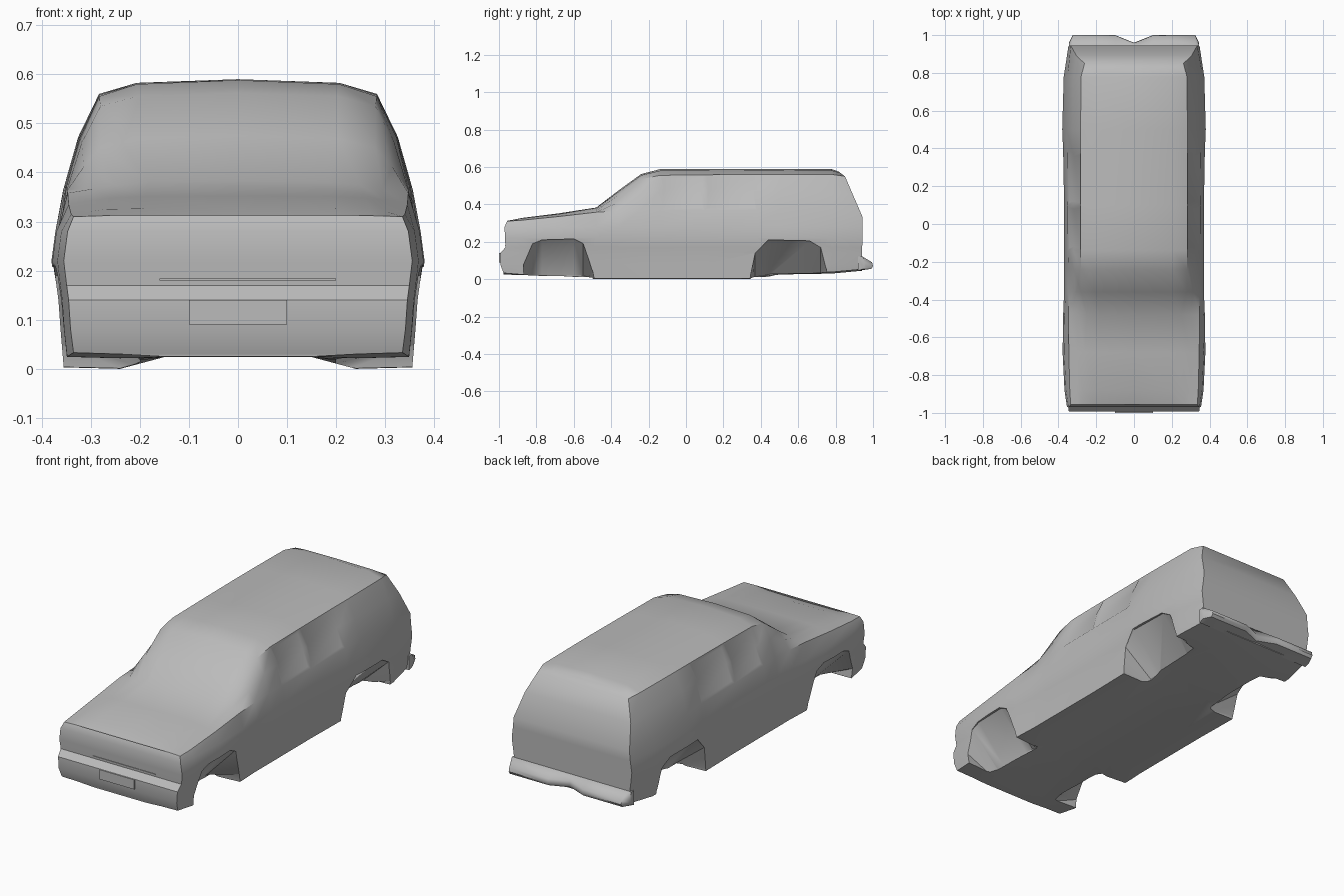
import bpy, bmesh

cube = bpy.data.objects.get("Cube")
if cube:
    bpy.data.objects.remove(cube, do_unlink=True)

# one plain grey for everything
grey = bpy.data.materials.new("plain_grey")
grey.use_nodes = True
colour = (0.5, 0.5, 0.5, 1)
grey.diffuse_color = colour
grey.node_tree.nodes["Principled BSDF"].inputs["Base Color"].default_value = colour


def make(name, bm):
    bmesh.ops.recalc_face_normals(bm, faces=bm.faces)
    mesh = bpy.data.meshes.new(name)
    bm.to_mesh(mesh)
    bm.free()
    mesh.materials.append(grey)
    obj = bpy.data.objects.new(name, mesh)
    bpy.context.collection.objects.link(obj)
    return obj


def activate(obj):
    bpy.ops.object.select_all(action='DESELECT')
    obj.select_set(True)
    bpy.context.view_layer.objects.active = obj


def smooth(obj, angle):
    activate(obj)
    bpy.ops.object.shade_smooth_by_angle(angle=angle)


def bridge(bm, loops):
    """Join closed loops one after another and cap both ends."""
    for a, b in zip(loops, loops[1:]):
        for k in range(len(a)):
            m = (k + 1) % len(a)
            bm.faces.new((a[k], a[m], b[m], b[k]))
    bm.faces.new(loops[0])
    bm.faces.new(loops[-1])


def interp(table, z):
    """Piecewise linear lookup."""
    for (z0, a), (z1, b) in zip(table, table[1:]):
        if z <= z1:
            return a + (b - a) * max(0, (z - z0) / (z1 - z0))
    return table[-1][1]


# outlines of the nose and tail as (height, y)
NOSE = [(.03, -.975), (.08, -.993), (.14, -.993), (.17, -.965), (.22, -.968), (.28, -.97), (.32, -.952)]
TAIL = [(.05, .94), (.33, .945), (.55, .85), (.58, .81)]

# y, sill z, half width, belt x, belt z, roof edge x, roof edge z, centre z
STATIONS = [
    (-.97, .03, .355, .335, .31, .27, .312, .298),
    (-.88, .022, .368, .34, .315, .27, .325, .327),
    (-.68, .012, .378, .345, .335, .26, .348, .352),
    (-.48, 0, .375, .347, .358, .25, .374, .383),
    (-.36, 0, .37, .347, .365, .28, .45, .475),
    (-.24, 0, .37, .347, .37, .28, .535, .562),
    (-.14, 0, .37, .35, .37, .283, .555, .588),
    (.1, 0, .37, .352, .37, .283, .558, .59),
    (.38, 0, .375, .354, .37, .283, .56, .59),
    (.5, .03, .38, .356, .365, .283, .56, .59),
    (.78, .035, .372, .352, .35, .28, .56, .588),
    (.94, .05, .347, .335, .33, .262, .55, .575),
]


def half_section(sill, w, bx, bz, tx, tz, cz):
    """Half outline from the floor, round the sill, up to the roof centre."""
    mid = (bx * .45 + tx * .55 + (tz - bz) * .05, bz * .45 + tz * .55)
    edge = (tx * .73, tz + (cz - tz) * .75)
    return [(.15, max(.024, sill - .005)), (.24, sill), (w - .02, sill + .003),
            (w - .014, .08), (w - .01, .14), (w - .006, .17), (w, .22),
            (w - .008, .28), (bx, bz), mid, (tx, tz), edge, (0, cz)]


# body shell lofted from nose to tail
bm = bmesh.new()
rings = []
for i, (y, *dims) in enumerate(STATIONS):
    half = half_section(*dims)
    outline = half + [(-x, z) for x, z in reversed(half[:-1])]
    ring = []
    for x, z in outline:
        if i == 0:
            y = interp(NOSE, z)
        elif i == len(STATIONS) - 1:
            y = interp(TAIL, z)
        ring.append(bm.verts.new((x, y, z)))
    rings.append(ring)
n = len(rings[0])
bays = {}
for i, (a, b) in enumerate(zip(rings, rings[1:])):
    for k in range(n):
        m = (k + 1) % n
        face = bm.faces.new((a[k], a[m], b[m], b[k]))
        if min(k, n - 2 - k) in (8, 9) and i in (6, 7):
            bays.setdefault((i, k < n // 2), []).append(face)
for ring in (rings[0], rings[-1]):
    for k in range(n // 2 - 1):
        bm.faces.new((ring[k], ring[k + 1], ring[n - 2 - k], ring[n - 1 - k]))
    c = n // 2
    bm.faces.new((ring[c - 1], ring[c], ring[c + 1]))
bmesh.ops.recalc_face_normals(bm, faces=bm.faces)
# shallow side window recesses
for faces in bays.values():
    bmesh.ops.inset_region(bm, faces=faces, thickness=.02, depth=-.006)
body = make("body_shell", bm)

# wheel openings whose liners slope inward and down to the floor
ARCHES = {
    "front": [(-.86, -.1), (-.87, .08), (-.82, .19), (-.77, .21), (-.6, .215), (-.55, .19), (-.5, .05), (-.47, -.1)],
    "rear": [(.33, -.1), (.345, .02), (.37, .14), (.44, .21), (.66, .205), (.72, .17), (.75, .06), (.75, -.1)],
}
for name, profile in ARCHES.items():
    for side in (-1, 1):
        bm = bmesh.new()
        loops = []
        for x, squash in ((.2, .1), (.365, 1), (.5, 1)):
            loops.append([bm.verts.new((side * x, y, z * squash if z > 0 else z)) for y, z in profile])
        bridge(bm, loops)
        cutter = make(name + "_arch_cutter", bm)
        cutter.hide_render = True
        mod = body.modifiers.new("arch", 'BOOLEAN')
        mod.operation = 'DIFFERENCE'
        mod.solver = 'EXACT'
        mod.object = cutter
        activate(body)
        bpy.ops.object.modifier_apply(modifier=mod.name)
        bpy.data.objects.remove(cutter, do_unlink=True)
smooth(body, .75)

# rear bumper with a dip in the middle
bm = bmesh.new()
columns = []
for x, back in ((-.345, .96), (-.325, 1), (-.1, 1), (0, .96), (.1, 1), (.325, 1), (.345, .96)):
    section = [(.92, .045), (back - .01, .055), (back, .07), (back - .005, .09), (.945, .12), (.92, .12)]
    columns.append([bm.verts.new((x, y, z)) for y, z in section])
bridge(bm, columns)
smooth(make("rear_bumper", bm), .8)


def plate(name, centre, size):
    bm = bmesh.new()
    bmesh.ops.create_cube(bm, size=1)
    bmesh.ops.scale(bm, vec=size, verts=bm.verts)
    bmesh.ops.translate(bm, vec=centre, verts=bm.verts)
    return make(name, bm)


# blank plate on the front bumper and a thin grille bar
plate("front_plate", (0, -.9955, .115), (.2, .009, .05))
plate("grille_bar", (.02, -.966, .182), (.36, .006, .004))
